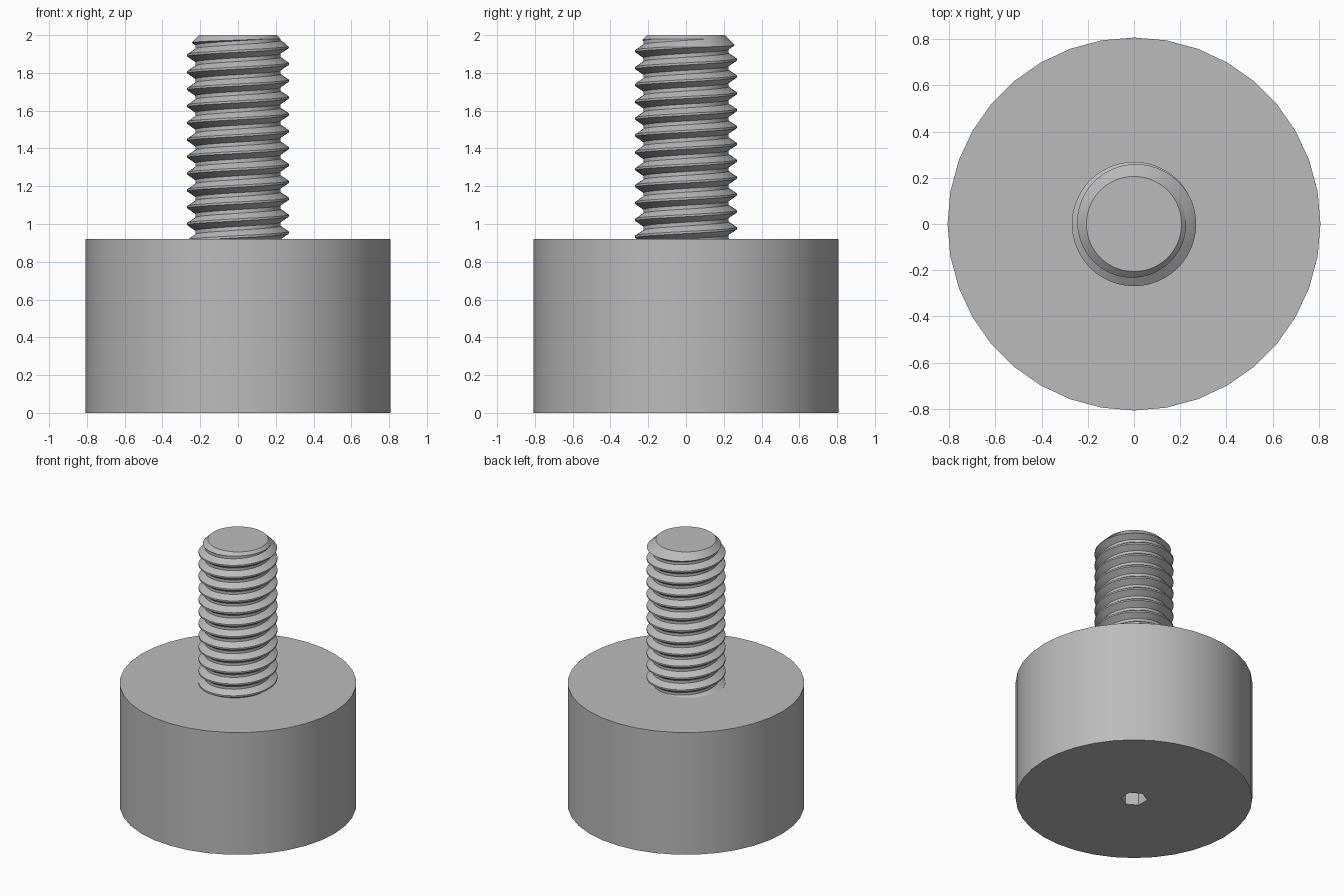
import bpy
import bmesh
from math import cos, sin, pi, radians

default = bpy.data.objects.get("Cube")
if default:
    bpy.data.objects.remove(default, do_unlink=True)

# Main dimensions
BODY_R, BODY_H, TOP = 0.807, 0.92, 2.0
CREST_R, ROOT_R, TIP_R = 0.269, 0.226, 0.206
PITCH, STEPS = 0.0893, 48
CREST_Z = 0.955          # crest height on the +x side

steel = bpy.data.materials.new("grey_steel")
steel.use_nodes = True
GREY = (0.5, 0.5, 0.5, 1)
steel.diffuse_color = GREY
steel.node_tree.nodes["Principled BSDF"].inputs["Base Color"].default_value = GREY


def make_object(name, bm):
    bmesh.ops.recalc_face_normals(bm, faces=bm.faces[:])
    mesh = bpy.data.meshes.new(name)
    bm.to_mesh(mesh)
    bm.free()
    mesh.materials.append(steel)
    obj = bpy.data.objects.new(name, mesh)
    bpy.context.collection.objects.link(obj)
    return obj


def turned(name, profile, sides, start=0.0):
    """Closed solid from (radius, z) rings, capped at both ends."""
    bm = bmesh.new()
    rings = [[bm.verts.new((r * cos(start + 2 * pi * i / sides),
                            r * sin(start + 2 * pi * i / sides), z))
              for i in range(sides)] for r, z in profile]
    for low, high in zip(rings, rings[1:]):
        for i in range(sides):
            j = (i + 1) % sides
            bm.faces.new((low[i], low[j], high[j], high[i]))
    bm.faces.new(rings[0][::-1])
    bm.faces.new(rings[-1])
    return make_object(name, bm)


def thread(name):
    """Solid right-hand helical thread, longer than needed at both ends."""
    section = [(CREST_R, -PITCH / 16), (CREST_R, PITCH / 16),
               (ROOT_R, PITCH * 0.39), (ROOT_R, PITCH * 0.61)]
    n = len(section)
    first, last = -3 * STEPS, 14 * STEPS
    bm = bmesh.new()
    rows = []
    for k in range(first, last + 1):
        a = 2 * pi * k / STEPS
        rows.append([bm.verts.new((r * cos(a), r * sin(a),
                                   CREST_Z + PITCH * k / STEPS + dz))
                     for r, dz in section])
    for k in range(len(rows) - 1):
        for i in range(n - 1):
            bm.faces.new((rows[k][i], rows[k + 1][i], rows[k + 1][i + 1], rows[k][i + 1]))
        # join the end of this turn to the start of the next
        if k + STEPS + 1 < len(rows):
            up, up2 = rows[k + STEPS], rows[k + STEPS + 1]
            bm.faces.new((rows[k][-1], rows[k + 1][-1], up2[0], up[0]))
    # end caps fan to a centre point
    for z in (CREST_Z - 3.5 * PITCH, CREST_Z + 14.5 * PITCH):
        centre = bm.verts.new((0, 0, z))
        low_end = z < CREST_Z
        for e in [e for e in bm.edges if e.is_boundary]:
            mid = (e.verts[0].co.z + e.verts[1].co.z) / 2
            if (mid < CREST_Z + 5 * PITCH) == low_end and centre not in e.verts:
                bm.faces.new((e.verts[0], e.verts[1], centre))
    return make_object(name, bm)


def combine(obj, tool, operation):
    mod = obj.modifiers.new("shape", "BOOLEAN")
    mod.operation, mod.solver, mod.object = operation, "EXACT", tool
    select(obj)
    bpy.ops.object.modifier_apply(modifier=mod.name)
    bpy.data.objects.remove(tool, do_unlink=True)


def select(obj):
    bpy.ops.object.select_all(action="DESELECT")
    obj.select_set(True)
    bpy.context.view_layer.objects.active = obj


# Round body with a hexagonal socket underneath
body = turned("round_body", [(BODY_R, 0), (BODY_R, BODY_H)], 36)
socket = turned("socket_cutter", [(0.091, -0.1), (0.091, 0.3)], 6, radians(30))
combine(body, socket, "DIFFERENCE")

# Threaded stud, trimmed to length with a chamfered tip
stud = thread("threaded_stud")
drop = 0.09
blank = turned("stud_blank", [(TIP_R + drop, BODY_H - 0.02), (TIP_R + drop, TOP - drop),
                              (TIP_R, TOP)], 64, radians(2))
combine(stud, blank, "INTERSECT")

for part in (body, stud):
    select(part)
    bpy.ops.object.shade_smooth_by_angle(angle=radians(25))
